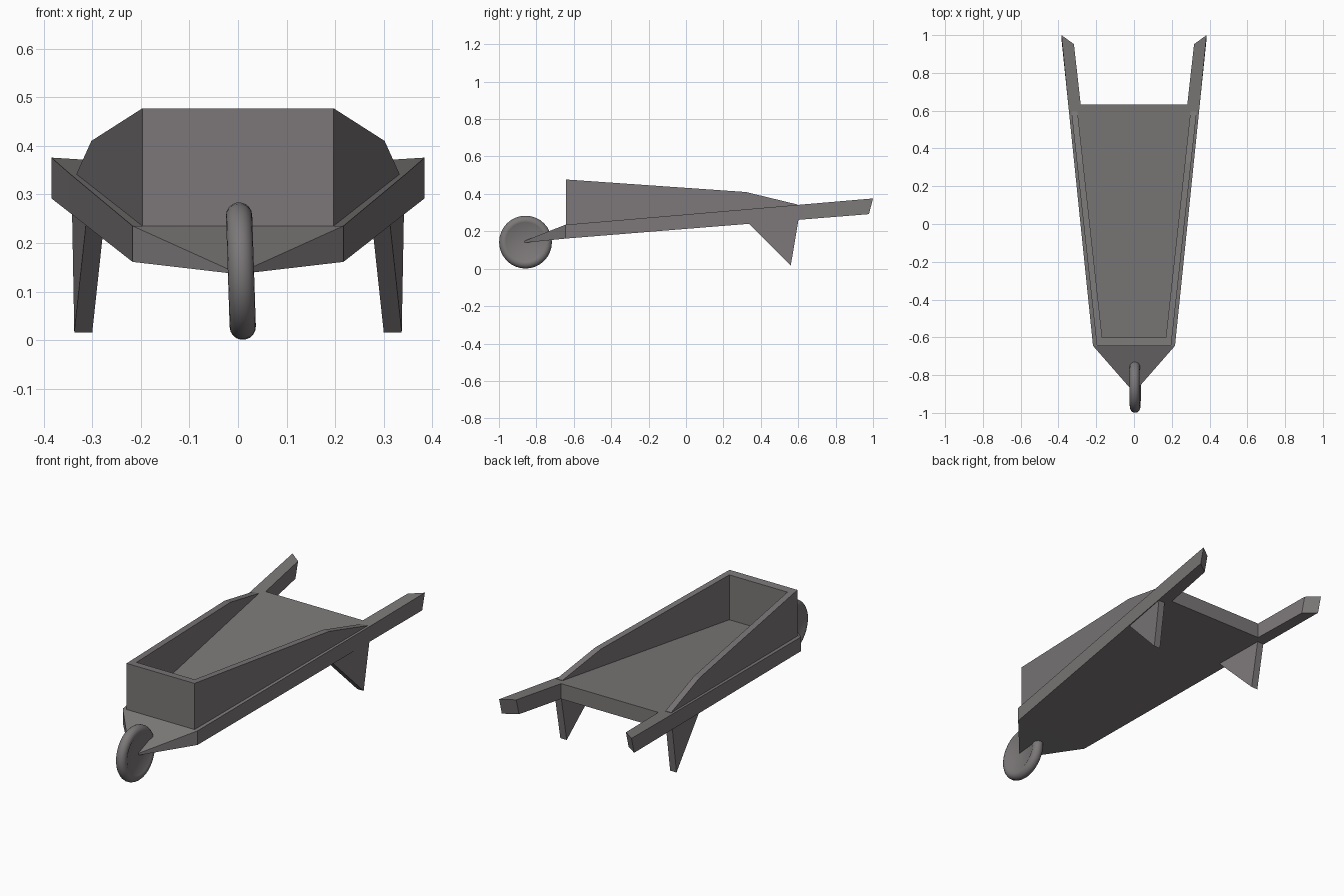
import bpy, bmesh
from math import sin, cos, radians, pi
from mathutils import Matrix, Vector

if "Cube" in bpy.data.objects:
    bpy.data.objects.remove(bpy.data.objects["Cube"])

# Dark weathered grey for every part
grey = bpy.data.materials.new("dark_grey")
grey.diffuse_color = (0.2, 0.186, 0.188, 1)
grey.use_nodes = True
grey.node_tree.nodes["Principled BSDF"].inputs["Base Color"].default_value = grey.diffuse_color


def finish(name, bm):
    bmesh.ops.recalc_face_normals(bm, faces=bm.faces)
    me = bpy.data.meshes.new(name)
    bm.to_mesh(me)
    bm.free()
    me.materials.append(grey)
    ob = bpy.data.objects.new(name, me)
    bpy.context.collection.objects.link(ob)
    return ob


def loft(bm, a, b):
    """Closed solid between two matching loops of points."""
    a, b = [[bm.verts.new(p) for p in ring] for ring in (a, b)]
    bm.faces.new(a)
    bm.faces.new(b)
    bridge(bm, a, b)


def bridge(bm, a, b):
    n = len(a)
    for i in range(n):
        j = (i + 1) % n
        bm.faces.new((a[i], a[j], b[j], b[i]))


def side_boards(name, profile, outer, thick):
    """Extrude a side (y, z) profile inwards from x = outer(y), mirrored."""
    bm = bmesh.new()
    loft(bm, [(outer(y), y, z) for y, z in profile],
         [(outer(y) - thick, y, z) for y, z in profile])
    finish(name, bm).modifiers.new("Mirror", 'MIRROR')


# Bed: flat sloping plate with pointed nose and two handles
def bed_top(y):
    return 0.235 + 0.0855 * (y + 0.645)


def bed_bottom(y):
    return 0.161 + 0.0805 * (y + 0.645)


half = [(0.02, -0.87), (0.217, -0.645), (0.348, 0.63),
        (0.384, 1.0), (0.318, 0.952), (0.282, 0.632)]
outline = half + [(-x, y) for x, y in reversed(half)]
bm = bmesh.new()
top, bottom = [], []
for x, y in outline:
    tip = y < -0.8
    yb = y - 0.022 if y > 0.9 else y
    top.append(bm.verts.new((x, y, 0.146 if tip else bed_top(y))))
    bottom.append(bm.verts.new((x, yb, 0.138 if tip else bed_bottom(yb))))
for ring in (top, bottom):
    bm.faces.new([ring[i] for i in (0, 1, 10, 11)])
    bm.faces.new(ring[1:11])
bridge(bm, top, bottom)
finish("bed_and_handles", bm)


# Tray walls
def wall_x(y):
    return 0.197 + 0.109 * (y + 0.642)


side_boards("side_walls", [(-0.642, 0.23), (-0.642, 0.477), (0.32, 0.41),
                           (0.597, 0.343), (0.597, 0.33)], wall_x, 0.033)
front = [(-0.642, 0.23), (-0.642, 0.477), (-0.6, 0.474), (-0.6, 0.23)]
bm = bmesh.new()
loft(bm, *[[(s * (wall_x(y) - 0.033), y, z) for y, z in front] for s in (-1, 1)])
finish("front_wall", bm)

# Legs
side_boards("legs", [(0.335, 0.243), (0.602, 0.265), (0.56, 0.016)],
            lambda y: wall_x(y) + 0.009, 0.037)

# Wheel: rounded tyre with solid disc, leaning slightly
arc = [radians(-130 + 20 * i) for i in range(14)]
profile = ([(-0.02, 0)] + [(0.027 * sin(a), 0.1145 + 0.027 * cos(a)) for a in arc]
           + [(0.02, 0)])
bm = bmesh.new()
vs = [bm.verts.new((x, 0, r)) for x, r in profile]
es = [bm.edges.new(p) for p in zip(vs, vs[1:])]
bmesh.ops.spin(bm, geom=vs + es, cent=(0, 0, 0), axis=(1, 0, 0),
               angle=2 * pi, steps=32, use_duplicate=False)
bmesh.ops.remove_doubles(bm, verts=bm.verts, dist=0.0005)
bm.transform(Matrix.Translation(Vector((0.006, -0.858, 0.142)))
             @ Matrix.Rotation(-0.033, 4, 'Y'))
wheel = finish("wheel", bm)
bpy.context.view_layer.objects.active = wheel
wheel.select_set(True)
bpy.ops.object.shade_smooth_by_angle(angle=radians(60))
